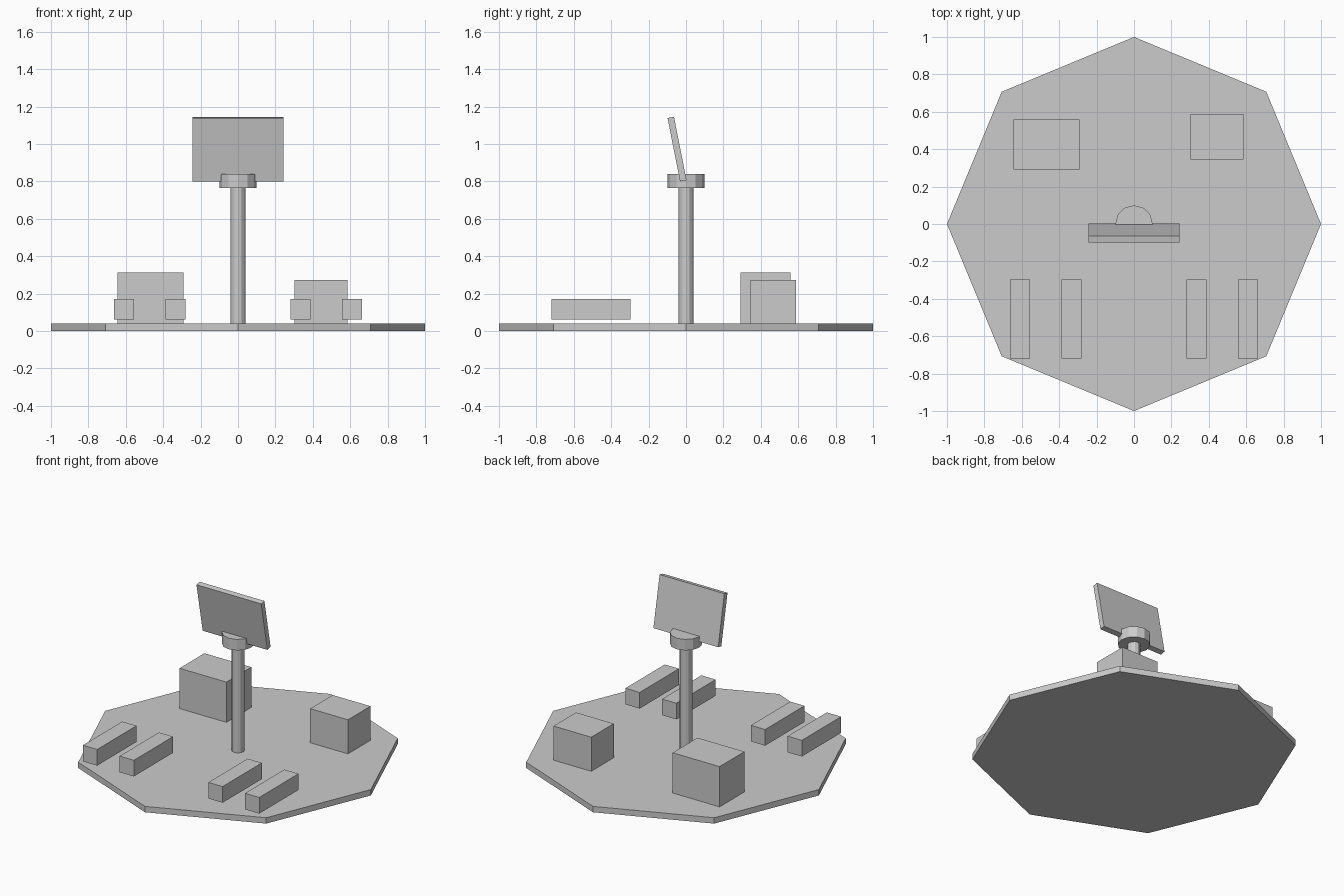
import bpy
from math import pi

if "Cube" in bpy.data.objects:
    bpy.data.objects.remove(bpy.data.objects["Cube"])


def prism(name, sides, radius, z0, z1):
    """Upright flat-sided column with a vertex on the +y axis."""
    bpy.ops.mesh.primitive_cylinder_add(vertices=sides, radius=radius, depth=z1 - z0,
                                        location=(0, 0, (z0 + z1) / 2))
    bpy.context.object.name = name


def box(name, center, size, tilt=0.0):
    bpy.ops.mesh.primitive_cube_add(size=1, location=center, rotation=(tilt, 0, 0))
    obj = bpy.context.object
    obj.name = name
    obj.scale = size
    bpy.ops.object.transform_apply(location=False, rotation=False, scale=True)


# Octagonal platform
prism("platform", 8, 1.0, 0.0, 0.04)

# Central post with collar
prism("post", 12, 0.04, 0.04, 0.77)
prism("collar", 12, 0.10, 0.765, 0.84)

# Tilted screen panel
box("screen_panel", (0, -0.048, 0.9725), (0.487, 0.035, 0.345), tilt=0.195)

# Two crates at the back
box("large_crate", (-0.4675, 0.425, 0.177), (0.353, 0.267, 0.274))
box("small_crate", (0.444, 0.466, 0.156), (0.284, 0.242, 0.232))

# Two pairs of rails at the front, raised slightly above the platform
for side, s in (("left", -1), ("right", 1)):
    for place, x in (("inner", 0.334), ("outer", 0.61)):
        box(f"{side}_{place}_rail", (s * x, -0.508, 0.116), (0.107, 0.422, 0.11))
